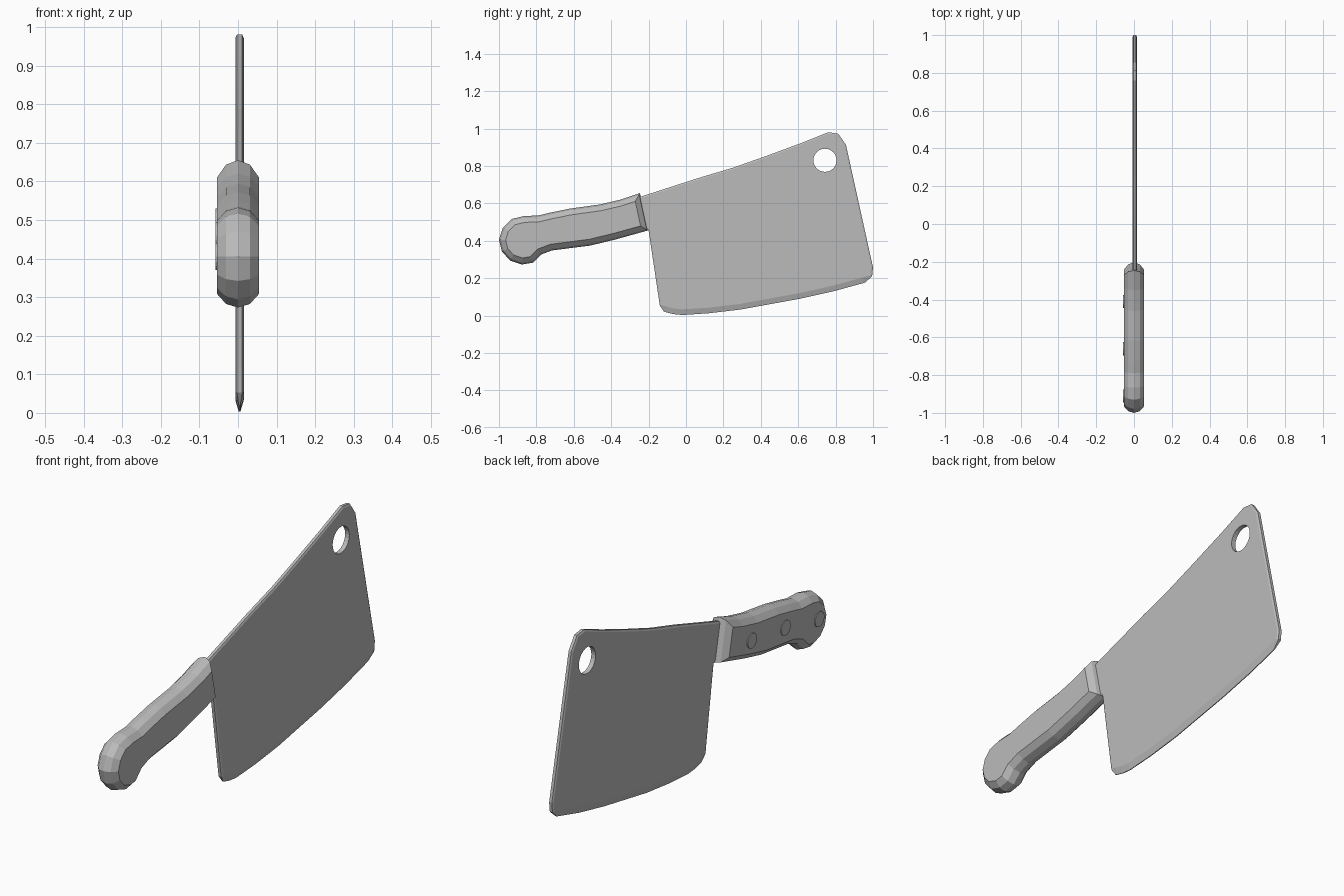
import bpy
import bmesh
import math
from mathutils import Vector

cube = bpy.data.objects.get("Cube")
if cube:
    bpy.data.objects.remove(cube, do_unlink=True)

# One grey for the whole model
grey = bpy.data.materials.new("plain grey")
grey.use_nodes = True
colour = (0.5, 0.5, 0.5, 1)
grey.diffuse_color = colour
grey.node_tree.nodes["Principled BSDF"].inputs["Base Color"].default_value = colour


def finish(bm, name):
    bmesh.ops.recalc_face_normals(bm, faces=bm.faces)
    mesh = bpy.data.meshes.new(name)
    bm.to_mesh(mesh)
    bm.free()
    mesh.materials.append(grey)
    obj = bpy.data.objects.new(name, mesh)
    bpy.context.collection.objects.link(obj)
    return obj


def corner_normals(outline):
    """Mitred outward normals of a clockwise (y, z) outline."""
    points = [Vector(p) for p in outline]
    result = []
    for i, point in enumerate(points):
        a = (point - points[i - 1]).normalized()
        b = (points[(i + 1) % len(points)] - point).normalized()
        na, nb = Vector((-a.y, a.x)), Vector((-b.y, b.x))
        result.append((na + nb) / (1 + na.dot(nb)))
    return result


def add_ring(bm, points):
    verts = [bm.verts.new(p) for p in points]
    edges = [bm.edges.new((verts[i - 1], v)) for i, v in enumerate(verts)]
    return verts, edges


def bridge(bm, first, second):
    for i in range(len(first)):
        bm.faces.new((first[i - 1], first[i], second[i], second[i - 1]))


def circle(centre, radius, x, sides):
    return [(x, centre[0] + radius * math.cos(math.tau * i / sides),
             centre[1] + radius * math.sin(math.tau * i / sides))
            for i in range(sides)]


def slab(name, outline, sections, hole=None):
    """Stack inset outlines along x; each section gives (x, inset) from a normal."""
    bm = bmesh.new()
    normals = corner_normals(outline)
    rings = []
    for section in sections:
        points = []
        for p, n in zip(outline, normals):
            x, inset = section(n)
            points.append((x, p[0] - n.x * inset, p[1] - n.y * inset))
        rings.append(add_ring(bm, points))
    for a, b in zip(rings, rings[1:]):
        bridge(bm, a[0], b[0])
    hole_rings = []
    for ring in (rings[0], rings[-1]):
        edges = list(ring[1])
        if hole:
            centre, radius = hole
            inner = add_ring(bm, circle(centre, radius, ring[0][0].co.x, 24))
            hole_rings.append(inner[0])
            edges += inner[1]
        bmesh.ops.triangle_fill(bm, edges=edges, use_beauty=True)
    if hole:
        bridge(bm, *hole_rings)
    return finish(bm, name)


# Blade: broad plate with a hanging hole and a tapered cutting edge
blade_outline = [
    (-.26, .63), (.075, .738), (.25, .79), (.42, .85), (.61, .92), (.76, .98),
    (.813, .973), (.855, .914), (1, .257), (.995, .21), (.957, .176),
    (.79, .13), (.61, .09), (.29, .032), (.12, .012), (-.02, .003),
    (-.07, .008), (-.118, .021), (-.14, .053), (-.2, .455), (-.26, .48)]
blade_middle = .004


def blade_face(side):
    return lambda n: (blade_middle + side * .011, .03 if n.y < -.8 else .008)


def blade_rim(side):
    return lambda n: (blade_middle + side * (.002 if n.y < -.8 else .007), 0)


slab("blade", blade_outline,
     [blade_face(-1), blade_rim(-1), blade_rim(1), blade_face(1)],
     hole=((.743, .83), .062))

# Handle: rounded grip with a bulbous butt end
handle_outline = [
    (-.246, .655), (-.35, .62), (-.46, .594), (-.62, .572), (-.727, .55),
    (-.79, .535), (-.866, .532), (-.93, .517), (-.979, .47), (-1, .406),
    (-.984, .342), (-.94, .294), (-.877, .273), (-.818, .283), (-.775, .326),
    (-.717, .348), (-.6, .363), (-.513, .374), (-.38, .406), (-.203, .455)]
grip = [(-.054, .034), (-.031, .009), (0, 0), (.031, .009), (.054, .034)]
slab("handle", handle_outline[::-1], [lambda n, s=s: s for s in grip])

# Rivets: three low discs on the right side of the handle
for number, centre in enumerate([(-.41, .495), (-.66, .46), (-.91, .405)]):
    bm = bmesh.new()
    outer = add_ring(bm, circle(centre, .035, -.058, 16))[0]
    base = add_ring(bm, circle(centre, .035, -.05, 16))[0]
    bridge(bm, outer, base)
    bm.faces.new(outer)
    bm.faces.new(base)
    finish(bm, f"rivet_{number + 1}")
